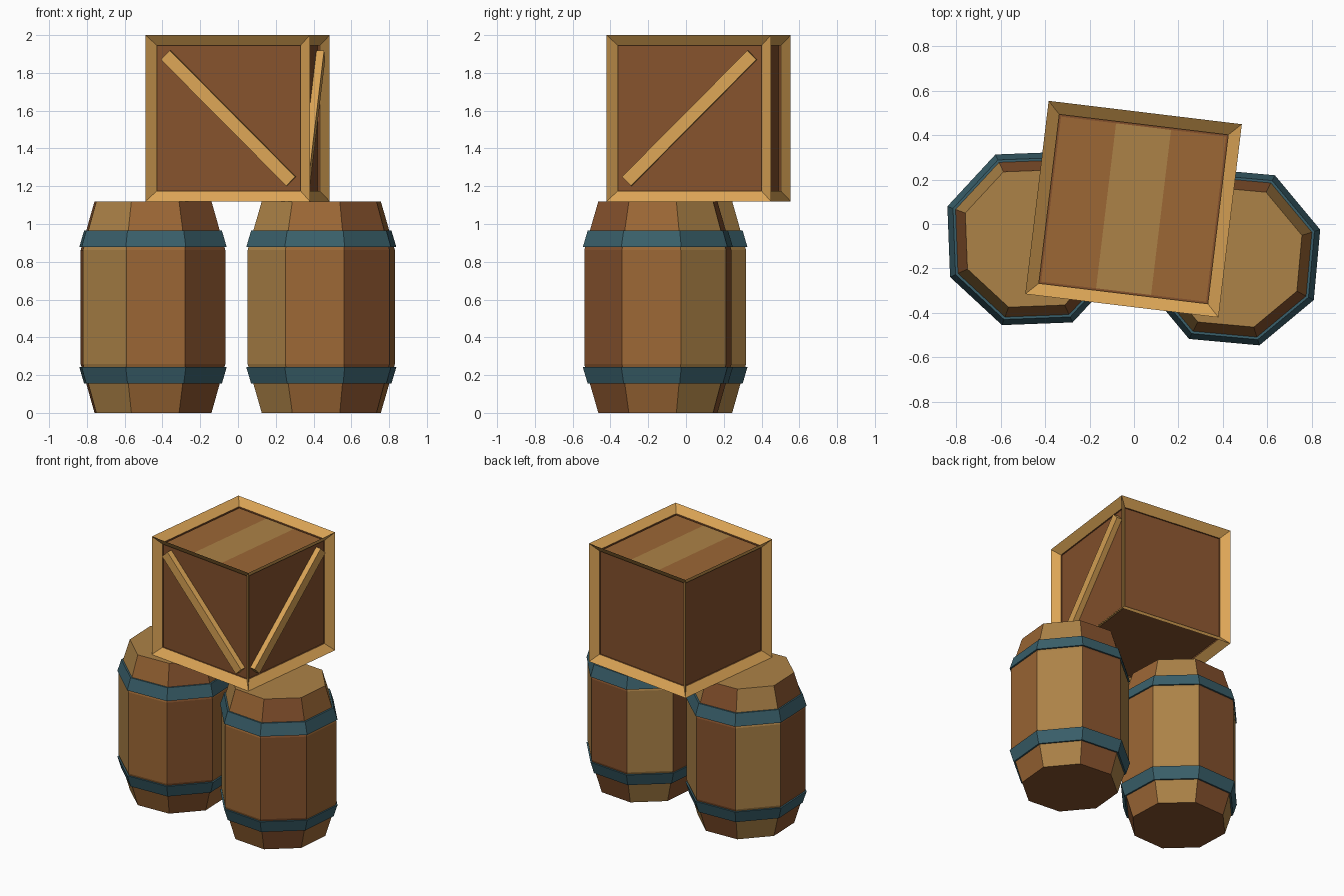
import bpy, bmesh
from math import sin, cos, radians, pi, atan2
from mathutils import Matrix, Vector

if "Cube" in bpy.data.objects:
    bpy.data.objects.remove(bpy.data.objects["Cube"])


def material(name, hex_code):
    rgb = [int(hex_code[i:i + 2], 16) / 255 for i in (0, 2, 4)]
    linear = [c / 12.92 if c < 0.04 else ((c + 0.055) / 1.055) ** 2.4 for c in rgb]
    m = bpy.data.materials.new(name)
    m.diffuse_color = (*linear, 1)
    m.use_nodes = True
    m.node_tree.nodes["Principled BSDF"].inputs["Base Color"].default_value = m.diffuse_color
    return m


FRAME = material("frame_wood", "DCA556")
GOLD = material("golden_wood", "AC8247")
MID = material("mid_wood", "9C6735")
RED = material("red_wood", "86522D")
BAND = material("band_metal", "3A606B")


def finish(name, bm, mats, matrix=Matrix()):
    bmesh.ops.recalc_face_normals(bm, faces=bm.faces)
    me = bpy.data.meshes.new(name)
    bm.to_mesh(me)
    bm.free()
    for m in mats:
        me.materials.append(m)
    ob = bpy.data.objects.new(name, me)
    ob.matrix_world = matrix
    bpy.context.collection.objects.link(ob)
    return ob


def lathe(bm, profile, closed=False, tones=(0,) * 8):
    """Spin (radius, z) points into eight flat sides, first side facing +x."""
    rings = [[bm.verts.new((r * cos((i - 0.5) * pi / 4), r * sin((i - 0.5) * pi / 4), z))
              for i in range(8)] for r, z in profile]
    pairs = list(zip(rings, rings[1:])) + ([(rings[-1], rings[0])] if closed else [])
    for a, b in pairs:
        for i in range(8):
            j = (i + 1) % 8
            bm.faces.new((a[i], a[j], b[j], b[i])).material_index = tones[i]
    return rings


def box(name, size, matrix, mat):
    bm = bmesh.new()
    bmesh.ops.create_cube(bm, size=1)
    bmesh.ops.scale(bm, vec=size, verts=bm.verts)
    return finish(name, bm, [mat], matrix)


def barrel(side, x, y, turn):
    H = 1.12
    place = Matrix.Translation((x, y, 0)) @ Matrix.Rotation(radians(turn), 4, 'Z')
    # staves and lids; tones run anticlockwise from the right-hand side
    bm = bmesh.new()
    rings = lathe(bm, [(0.33, 0), (0.408, 0.258), (0.408, H - 0.258), (0.33, H)],
                  tones=(1, 0, 2, 0, 2, 0, 1, 2))
    bm.faces.new(rings[0]).material_index = 2
    bm.faces.new(rings[-1]).material_index = 0
    finish(side + "_barrel_staves", bm, [GOLD, MID, RED], place)
    # tapered hoops
    for label, flip in (("lower", False), ("upper", True)):
        prof = [(0.389, 0.155), (0.416, 0.242), (0.392, 0.242), (0.365, 0.155)]
        bm = bmesh.new()
        lathe(bm, [(r, H - z if flip else z) for r, z in prof], closed=True)
        finish(f"{side}_barrel_{label}_hoop", bm, [BAND], place)


barrel("left", -0.45, -0.065, 2.2)
barrel("right", 0.441, -0.149, -5.2)

# crate frame with recessed panels
S, RIM, DEPTH = 0.876, 0.064, 0.055
place = Matrix.Translation((-0.002, 0.067, 1.56)) @ Matrix.Rotation(radians(-6.9), 4, 'Z')
bm = bmesh.new()
bmesh.ops.create_cube(bm, size=1)
bmesh.ops.scale(bm, vec=(S, S, 0.88), verts=bm.verts)
panels = list(bm.faces)
bmesh.ops.inset_individual(bm, faces=panels, thickness=RIM, depth=0)
for f in panels:
    f.material_index = 1
    n = f.normal.copy()
    bmesh.ops.translate(bm, vec=-n * DEPTH, verts=f.verts)
finish("crate_frame", bm, [FRAME, RED], place)

# three planks on the lid
inner = S - 2 * RIM
for i, mat in enumerate((MID, GOLD, MID)):
    box(f"crate_lid_plank_{i + 1}", (inner / 3, inner, 0.02),
        place @ Matrix.Translation(((i - 1) * inner / 3, 0, 0.44 - DEPTH - 0.005)), mat)

# diagonal braces on the front and right sides
for name, turn, tilt in (("front_brace", 0, 45), ("right_brace", 90, -45)):
    box("crate_" + name, (0.945, 0.045, 0.068),
        place @ Matrix.Rotation(radians(turn), 4, 'Z')
        @ Matrix.Translation((0, -S / 2 + 0.037, 0))
        @ Matrix.Rotation(radians(tilt), 4, 'Y'), FRAME)
